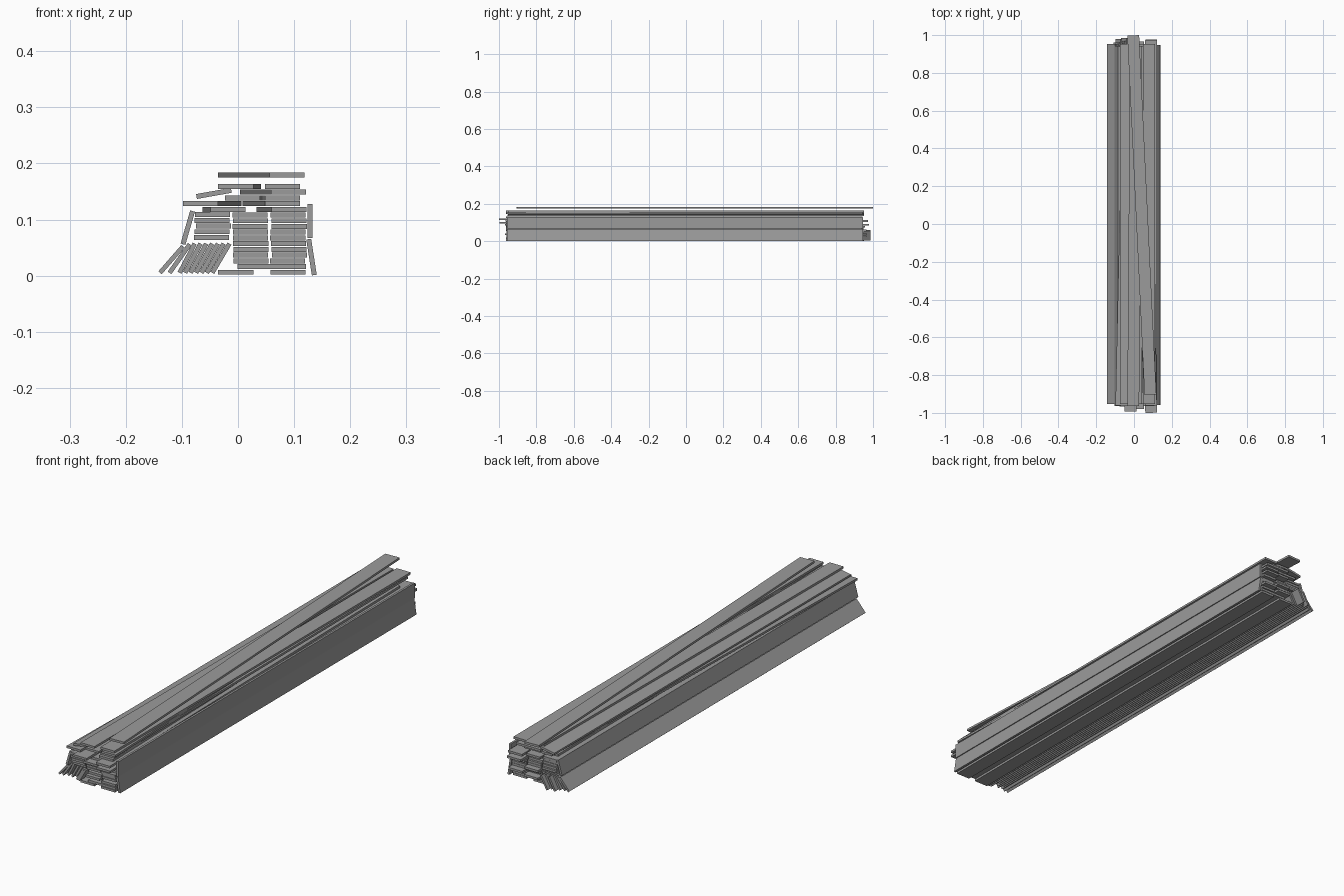
import bpy, math, random
from mathutils import Matrix, Vector

if "Cube" in bpy.data.objects:
    bpy.data.objects.remove(bpy.data.objects["Cube"])

random.seed(4)
L, W, T = 1.905, 0.0625, 0.0088
STEP = 0.0102

# Dark weathered grey shared by all boards
grey = bpy.data.materials.new("dark_grey")
grey.diffuse_color = (0.33, 0.33, 0.33, 1)
grey.use_nodes = True
grey.node_tree.nodes["Principled BSDF"].inputs["Base Color"].default_value = grey.diffuse_color

def plank(name, x, z, drift=0.0, y=0.0, tilt=0.0, w=W, t=T):
    """x = centre at front end, drift = sideways shift at the back end, tilt in degrees in the front plane"""
    yaw = -math.asin(drift / L)
    m = (Matrix.Translation((x + drift / 2, y, z)) @ Matrix.Rotation(yaw, 4, 'Z')
         @ Matrix.Rotation(math.radians(-tilt), 4, 'Y'))
    v = [m @ Vector((sx * w / 2, sy * L / 2, sz * t / 2))
         for sx in (-1, 1) for sy in (-1, 1) for sz in (-1, 1)]
    f = [(0, 1, 3, 2), (4, 6, 7, 5), (0, 4, 5, 1), (2, 3, 7, 6), (0, 2, 6, 4), (1, 5, 7, 3)]
    me = bpy.data.meshes.new(name)
    me.from_pydata(v, [], f)
    me.materials.append(grey)
    ob = bpy.data.objects.new(name, me)
    bpy.context.collection.objects.link(ob)

def leaning(name, a, b, y=0.0, t=T):
    """plank whose cross-section centreline runs from a to b"""
    dx, dz = b[0] - a[0], b[1] - a[1]
    plank(name, (a[0] + b[0]) / 2, (a[1] + b[1]) / 2, 0, y,
          math.degrees(math.atan2(dz, dx)), math.hypot(dx, dz), t)

def layer(i):
    return 0.006 + i * STEP

# Right column, upper boards twisted sideways
drifts = {11: -0.027, 12: -0.04, 13: -0.012, 14: -0.055}
ends = {3: 0.015, 8: 0.025, 9: -0.045, 10: 0.02, 11: -0.047, 15: 0.0}
for i in range(16):
    x = 0.090 + random.uniform(-0.002, 0.002)
    if i in (12, 13, 15):
        x = 0.079
    plank(f"right_stack_plank_{i}", x, layer(i), drifts.get(i, 0), ends.get(i, random.uniform(-0.012, 0.005)))

# Middle column
plank("middle_base_plank", -0.004, layer(0), 0, -0.01)
plank("middle_second_plank", 0.030, layer(1), 0, -0.01)
for i in range(2, 11):
    plank(f"middle_stack_plank_{i}", 0.022 + random.uniform(-0.001, 0.001), layer(i), 0,
          random.uniform(-0.03, 0.02))

# Left column resting on the leaning row
for i in range(5):
    plank(f"left_stack_plank_{i}", -0.046 + random.uniform(-0.002, 0.002), 0.068 + i * STEP, 0,
          random.uniform(-0.02, 0.01))

# Loose boards across the top
plank("loose_plank_low", -0.018, layer(11), -0.014, -0.04)
plank("loose_plank_left", -0.067, layer(12), 0.042, -0.01)
plank("loose_plank_middle", 0.008, layer(13), 0.012, 0.0)
plank("loose_plank_upper", -0.004, layer(15), 0.014, -0.01)
leaning("loose_plank_tilted", (-0.074, 0.141), (-0.012, 0.152), 0.0)
plank("top_crossing_plank", 0.087, 0.179, -0.091, 0.047)

# Row of leaning boards at the lower left
row = [(-0.139, 0.005, -0.098, 0.052), (-0.122, 0.005, -0.086, 0.056)]
row += [(-0.104 + 0.0097 * k, 0.005, -0.077 + 0.0103 * k, 0.057) for k in range(7)]
for k, (ax, az, bx, bz) in enumerate(row):
    leaning(f"leaning_plank_{k}", (ax, az), (bx, bz),
            0.0 if k < 2 else random.uniform(-0.01, 0.038), 0.008)
leaning("leaning_plank_high", (-0.098, 0.056), (-0.081, 0.115), -0.01)

# Boards standing on edge against the right side
leaning("side_plank_low", (0.136, 0.001), (0.126, 0.065), -0.005)
leaning("side_plank_high", (0.1285, 0.067), (0.1285, 0.128), -0.005)
